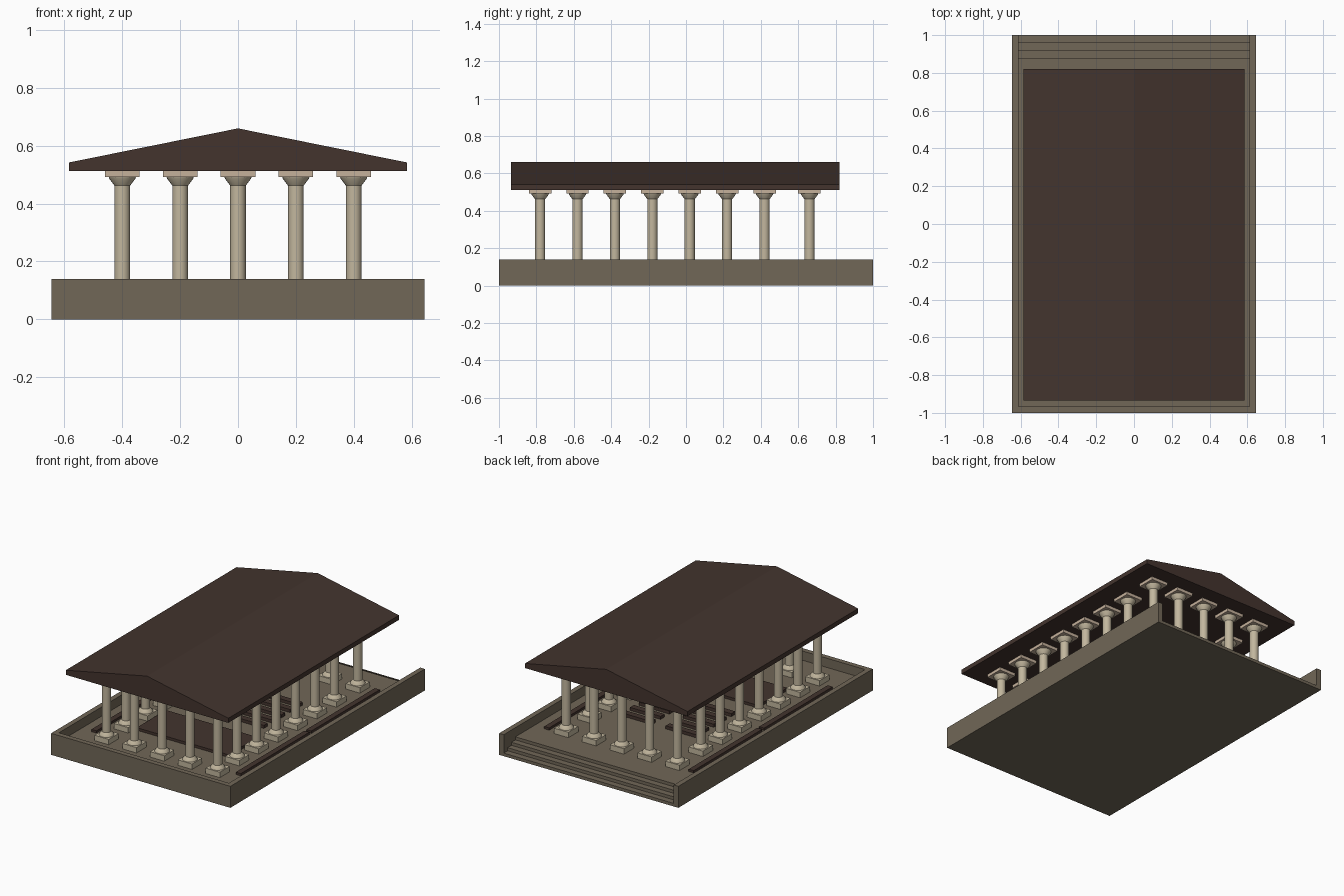
import bpy, bmesh, math

if "Cube" in bpy.data.objects:
    bpy.data.objects.remove(bpy.data.objects["Cube"])


def material(name, rgb):
    m = bpy.data.materials.new(name)
    m.diffuse_color = (*rgb, 1)
    m.use_nodes = True
    m.node_tree.nodes["Principled BSDF"].inputs["Base Color"].default_value = m.diffuse_color
    return m


STONE = material("weathered stone", (0.165, 0.136, 0.096))
PALE = material("pale stone", (0.54, 0.47, 0.34))
CAP = material("warm cap stone", (0.56, 0.44, 0.33))
ROOF = material("dark brown", (0.056, 0.034, 0.027))


def finish(name, bm, mat):
    bmesh.ops.recalc_face_normals(bm, faces=bm.faces)
    me = bpy.data.meshes.new(name)
    bm.to_mesh(me)
    bm.free()
    me.materials.append(mat)
    ob = bpy.data.objects.new(name, me)
    bpy.context.collection.objects.link(ob)
    return ob


def add_box(bm, x0, x1, y0, y1, z0, z1):
    v = bmesh.ops.create_cube(bm, size=1)["verts"]
    for p in v:
        p.co = (x1 if p.co.x > 0 else x0, y1 if p.co.y > 0 else y0, z1 if p.co.z > 0 else z0)


def boxes(name, items, mat):
    bm = bmesh.new()
    for b in items:
        add_box(bm, *b)
    return finish(name, bm, mat)


def prism(name, profile, axis, a, b, mat):
    """Extrude a closed 2D profile (u, z) along x or y from a to b."""
    bm = bmesh.new()
    place = (lambda u, z, t: (t, u, z)) if axis == "x" else (lambda u, z, t: (u, t, z))
    rings = [[bm.verts.new(place(u, z, t)) for u, z in profile] for t in (a, b)]
    n = len(profile)
    for r in rings:
        bm.faces.new(r)
    for i in range(n):
        j = (i + 1) % n
        bm.faces.new((rings[0][i], rings[0][j], rings[1][j], rings[1][i]))
    return finish(name, bm, mat)


def lathe(name, profile, spots, mat, sides=20):
    """Round pieces: one capped cone segment chain at every column spot."""
    bm = bmesh.new()
    for cx, cy in spots:
        rings = [[bm.verts.new((cx + r * math.cos(2 * math.pi * k / sides),
                                cy + r * math.sin(2 * math.pi * k / sides), z))
                  for k in range(sides)] for r, z in profile]
        for lo, hi in zip(rings, rings[1:]):
            for k in range(sides):
                j = (k + 1) % sides
                bm.faces.new((lo[k], lo[j], hi[j], hi[k])).smooth = True
        bm.faces.new(rings[0])
        bm.faces.new(rings[-1])
    ob = finish(name, bm, mat)
    bpy.context.view_layer.objects.active = ob
    ob.select_set(True)
    bpy.ops.object.shade_smooth_by_angle(angle=math.radians(30))
    ob.select_set(False)
    return ob


W, T, FLOOR, TOP = 0.645, 0.033, 0.08, 0.14

# Floor with back steps, as one stepped profile
steps = [(-1 + T, 0), (1, 0), (1, 0.02), (0.96, 0.02), (0.96, 0.04), (0.92, 0.04),
         (0.92, 0.06), (0.88, 0.06), (0.88, FLOOR), (-1 + T, FLOOR)]
prism("floor_and_steps", steps, "x", -W + T, W - T, STONE)

# Low parapet on the front and both sides
boxes("parapet", [(-W, -W + T, -1, 1, 0, TOP), (W - T, W, -1, 1, 0, TOP),
                  (-W + T, W - T, -1, -1 + T, 0, TOP)], STONE)

# Column positions around the perimeter
ys = [-0.78, -0.58, -0.38, -0.18, 0.02, 0.22, 0.42, 0.66]
spots = [(x, y) for y in ys for x in (-0.4, -0.2, 0, 0.2, 0.4)
         if abs(x) > 0.3 or y in (ys[0], ys[-1])]


def square_plates(name, half, z0, z1, mat):
    return boxes(name, [(x - half, x + half, y - half, y + half, z0, z1) for x, y in spots], mat)


# Columns: plinth, flared base, shaft, flared capital and cap plate
square_plates("column_plinths", 0.051, FLOOR, 0.115, PALE)
lathe("column_bases", [(0.045, 0.115), (0.043, 0.122), (0.027, 0.138)], spots, PALE)
lathe("column_shafts", [(0.027, 0.13), (0.027, 0.466)], spots, PALE)
lathe("column_capitals", [(0.027, 0.462), (0.045, 0.486), (0.047, 0.492)], spots, PALE)
square_plates("column_caps", 0.06, 0.492, 0.512, CAP)

# Solid gabled roof
roof = [(-0.585, 0.512), (0.585, 0.512), (0.585, 0.542), (0, 0.66), (-0.585, 0.542)]
prism("roof", roof, "y", -0.935, 0.82, ROOF)

# Long low benches outside the side columns
boxes("side_benches", [(s * 0.52 - 0.018, s * 0.52 + 0.018, y0, y1, FLOOR, 0.095)
                       for s in (-1, 1) for y0, y1 in ((-0.74, -0.035), (-0.015, 0.69))], ROOF)

# Low dais towards the front
boxes("dais", [(-0.33, 0.33, -0.57, -0.27, FLOOR, 0.097)], ROOF)

# Two blocks of seating rows with an aisle between them
boxes("seat_rows", [(s * 0.16 - 0.11, s * 0.16 + 0.11, y - 0.02, y + 0.02, FLOOR, 0.1)
                    for s in (-1, 1) for y in (-0.1, -0.01, 0.08, 0.17, 0.26)], ROOF)
